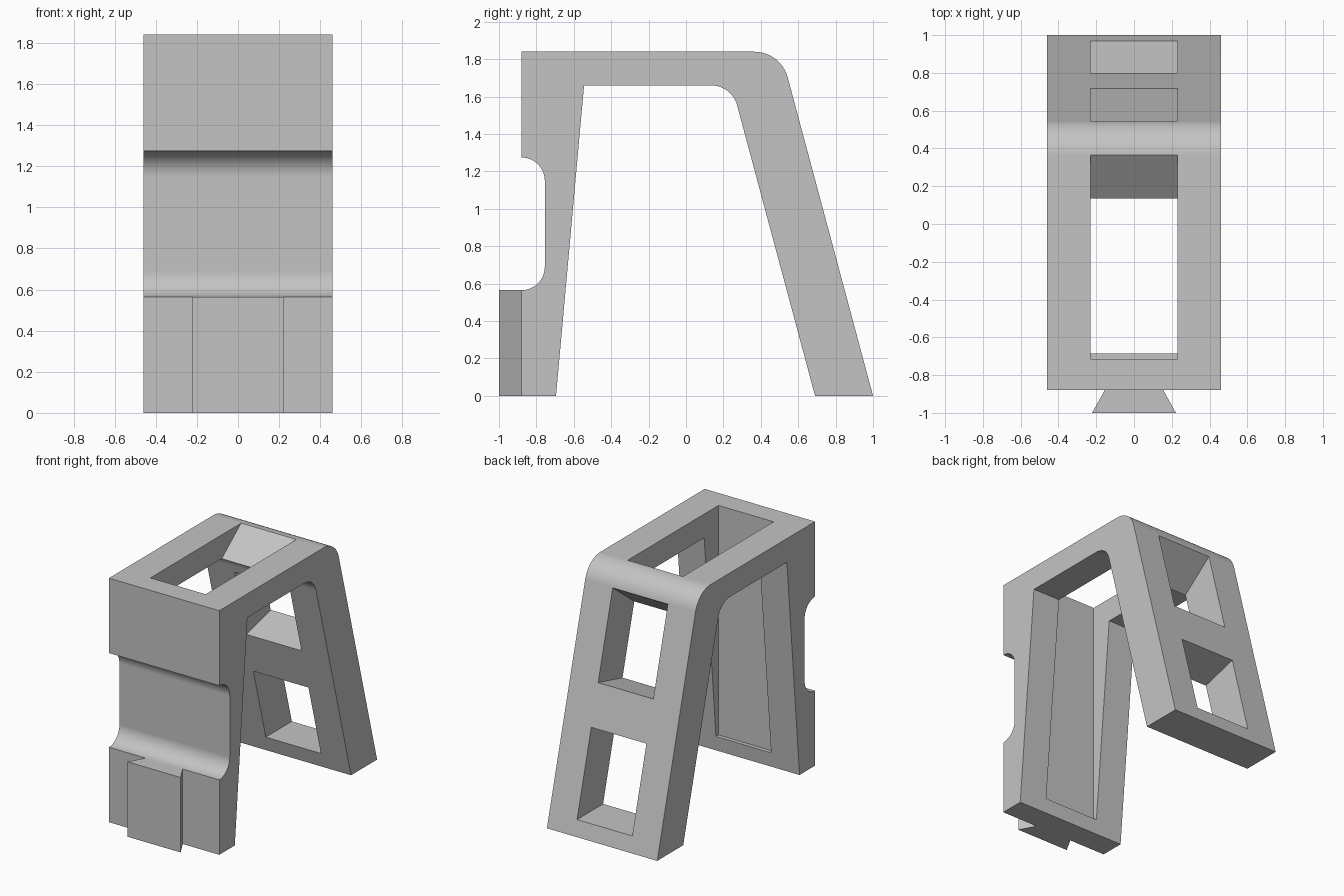
import bpy, bmesh, math

if "Cube" in bpy.data.objects:
    bpy.data.objects.remove(bpy.data.objects["Cube"])

HALF_WIDTH = 0.46
HALF_SLOT = 0.23

grey = bpy.data.materials.new("light_grey")
grey.diffuse_color = (0.55, 0.55, 0.55, 1)
grey.use_nodes = True
grey.node_tree.nodes["Principled BSDF"].inputs["Base Color"].default_value = grey.diffuse_color


def arc(cy, cz, r, start, end, n=12):
    """Points of an arc in the y-z plane, angles in degrees."""
    angles = [math.radians(start + (end - start) * i / n) for i in range(n + 1)]
    return [(cy + r * math.cos(a), cz + r * math.sin(a)) for a in angles]


def prism(name, points, offset):
    """Closed solid swept from a list of 3D points along an offset."""
    bm = bmesh.new()
    face = bm.faces.new([bm.verts.new(p) for p in points])
    ext = bmesh.ops.extrude_face_region(bm, geom=[face])
    verts = [g for g in ext["geom"] if isinstance(g, bmesh.types.BMVert)]
    bmesh.ops.translate(bm, verts=verts, vec=offset)
    bmesh.ops.recalc_face_normals(bm, faces=bm.faces)
    mesh = bpy.data.meshes.new(name)
    bm.to_mesh(mesh)
    bm.free()
    mesh.materials.append(grey)
    obj = bpy.data.objects.new(name, mesh)
    bpy.context.collection.objects.link(obj)
    return obj


def side_prism(name, profile, half):
    return prism(name, [(-half, y, z) for y, z in profile], (2 * half, 0, 0))


def through_profile(outer_top, inner_top, inner_low, outer_low, k=0.2):
    """Window section with its sill and head extended past both leg faces."""
    def push(a, b):
        return (a[0] + k * (a[0] - b[0]), a[1] + k * (a[1] - b[1]))
    return [push(outer_top, inner_top), push(inner_top, outer_top),
            push(inner_low, outer_low), push(outer_low, inner_low)]


# Bent frame: front leg with grip notch, flat top, slanted back leg
profile = [(-0.88, 0), (-0.695, 0), (-0.545, 1.66)]
profile += arc(0.135, 1.517, 0.143, 90, 15)
profile += [(0.69, 0), (1.0, 0)]
profile += arc(0.365, 1.655, 0.185, 15, 90)
profile += [(-0.88, 1.84)]
profile += arc(-0.88, 1.15, 0.125, 90, 0)
profile += arc(-0.88, 0.69, 0.125, 0, -90)
frame = side_prism("frame", profile, HALF_WIDTH)

# Openings: top slot running down into the front leg, and two back windows
cuts = {
    "top_slot_cutter": [(-0.715, 0.11), (-0.4, 0.11), (-0.4, 1.6),
                        (0.057, 1.6), (0.443, 1.9), (-0.715, 1.9)],
    "upper_window_cutter": through_profile((0.545, 1.70), (0.288, 1.50),
                                           (0.428, 0.978), (0.72, 1.052)),
    "lower_window_cutter": through_profile((0.80, 0.746), (0.51, 0.668),
                                           (0.66, 0.115), (0.97, 0.115)),
}
bpy.context.view_layer.objects.active = frame
for name, section in cuts.items():
    cutter = side_prism(name, section, HALF_SLOT)
    cutter.hide_render = True
    mod = frame.modifiers.new(name, "BOOLEAN")
    mod.operation = "DIFFERENCE"
    mod.solver = "EXACT"
    mod.object = cutter
    bpy.ops.object.modifier_apply(modifier=mod.name)
    bpy.data.objects.remove(cutter)

# Dovetail rail on the foot of the front leg
rail = [(-0.155, -0.88, 0), (0.155, -0.88, 0), (0.222, -1.0, 0), (-0.222, -1.0, 0)]
prism("dovetail_rail", rail, (0, 0, 0.565))

# Smooth fillets, crisp edges
bpy.ops.object.select_all(action="DESELECT")
frame.select_set(True)
bpy.context.view_layer.objects.active = frame
bpy.ops.object.shade_smooth_by_angle(angle=math.radians(20))
weighted = frame.modifiers.new("even_shading", "WEIGHTED_NORMAL")
weighted.keep_sharp = True
